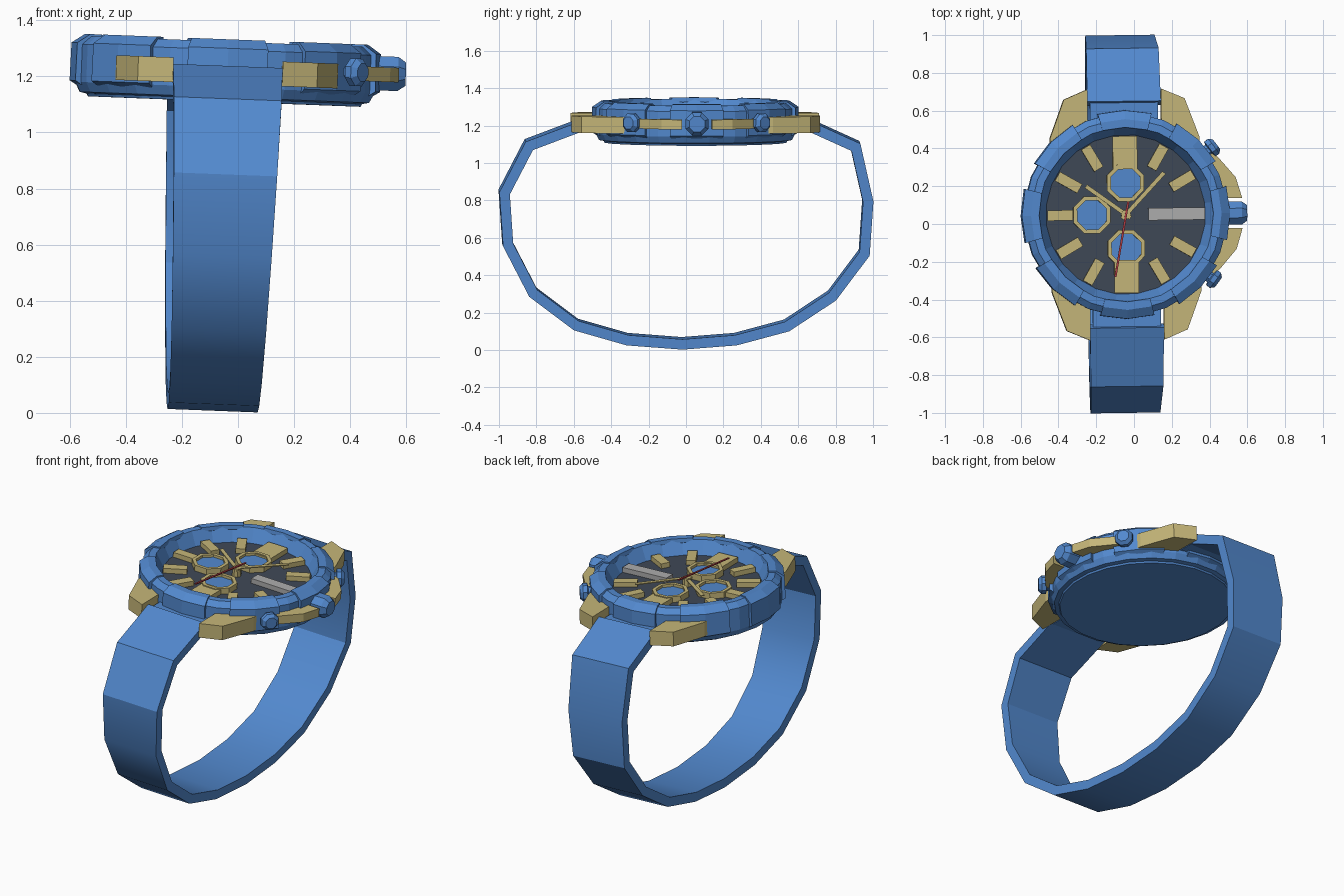
import bpy, bmesh, math
from mathutils import Matrix, Vector

if "Cube" in bpy.data.objects:
    bpy.data.objects.remove(bpy.data.objects["Cube"])


def material(name, rgb):
    m = bpy.data.materials.new(name)
    m.use_nodes = True
    m.diffuse_color = (*rgb, 1)
    m.node_tree.nodes["Principled BSDF"].inputs["Base Color"].default_value = (*rgb, 1)
    return m


BLUE = material("blue", (0.085, 0.25, 0.62))
GOLD = material("gold", (0.56, 0.47, 0.19))
DARK = material("dark_slate", (0.05, 0.066, 0.095))
GREY = material("light_grey", (0.42, 0.42, 0.42))
RED = material("red", (0.45, 0.05, 0.06))

# The whole watch leans slightly to its left side
FRAME = (Matrix.Translation((-0.045, 0.05, 1.22))
         @ Matrix.Rotation(math.radians(0.8), 4, "Z")
         @ Matrix.Rotation(math.radians(2.2), 4, "Y"))


def finish(name, bm, mat, smooth=None, matrix=Matrix()):
    bmesh.ops.remove_doubles(bm, verts=bm.verts, dist=1e-5)
    bmesh.ops.recalc_face_normals(bm, faces=bm.faces)
    bm.transform(FRAME @ matrix)
    me = bpy.data.meshes.new(name)
    bm.to_mesh(me)
    bm.free()
    me.materials.append(mat)
    ob = bpy.data.objects.new(name, me)
    bpy.context.collection.objects.link(ob)
    if smooth:
        bpy.ops.object.select_all(action="DESELECT")
        ob.select_set(True)
        bpy.context.view_layer.objects.active = ob
        bpy.ops.object.shade_smooth_by_angle(angle=math.radians(smooth))
    return ob


def lathe(name, profile, sides, mat, start=0, sweep=360, closed=False, smooth=None, matrix=Matrix()):
    """Turn an (r, z) profile about z, fully or over an arc."""
    bm = bmesh.new()
    full = sweep == 360
    rings = []
    for i in range(sides if full else sides + 1):
        a = math.radians(start + sweep * i / sides)
        rings.append([bm.verts.new((r * math.cos(a), r * math.sin(a), z)) for r, z in profile])
    n = len(profile)
    for i in range(sides):
        p, q = rings[i], rings[(i + 1) % len(rings)]
        for j in range(n if closed else n - 1):
            k = (j + 1) % n
            quad = [p[j], q[j], q[k], p[k]]
            if profile[j][0] == 0:
                quad = [p[j], q[k], p[k]]
            elif profile[k][0] == 0:
                quad = [p[j], q[j], p[k]]
            bm.faces.new(quad)
    if not full:
        bm.faces.new(rings[0])
        bm.faces.new(rings[-1])
    return finish(name, bm, mat, smooth, matrix)


def prism(name, pts, z0, z1, mat, matrix=Matrix()):
    bm = bmesh.new()
    lo = [bm.verts.new((x, y, z0)) for x, y in pts]
    hi = [bm.verts.new((x, y, z1)) for x, y in pts]
    bm.faces.new(lo)
    bm.faces.new(hi)
    for i in range(len(pts)):
        j = (i + 1) % len(pts)
        bm.faces.new([lo[i], lo[j], hi[j], hi[i]])
    return finish(name, bm, mat, None, matrix)


def bar(name, r0, r1, width, angle, z0, z1, mat):
    """A radial bar on the dial; angle in degrees from +x."""
    w = width / 2
    return prism(name, [(r0, -w), (r1, -w), (r1, w), (r0, w)], z0, z1, mat,
                 Matrix.Rotation(math.radians(angle), 4, "Z"))


# Case with bezel and sloping inner wall
lathe("case", [(0, -0.11), (0.49, -0.11), (0.495, -0.1), (0.52, -0.095), (0.538, -0.06),
               (0.538, 0.075), (0.505, 0.104), (0.465, 0.104), (0.42, 0.018), (0, 0.018)],
      24, BLUE, start=7.5)
# Eight raised bezel blocks
for i in range(8):
    lathe(f"bezel_block_{i + 1}", [(0.458, 0.09), (0.462, 0.112), (0.505, 0.112), (0.552, 0.08),
                                   (0.554, -0.055), (0.53, -0.07)],
          2, BLUE, start=45 * i - 15, sweep=30, closed=True)

# Dial
D = 0.024
lathe("dial", [(0, D), (0.424, D)], 48, DARK)

# Hour markers
for h in range(12):
    a = 30 * h
    if h == 0:
        bar("date_bar", 0.12, 0.42, 0.065, a, D, D + 0.03, GREY)
    elif h in (3, 9):
        bar(f"wide_marker_{h}", 0.24, 0.415, 0.13, a, D, D + 0.03, GOLD)
    else:
        bar(f"hour_marker_{h}", 0.28, 0.415, 0.055, a, D, D + 0.03, GOLD)

# Three small dials with gold rims
for name, x, y in (("upper", 0, 0.168), ("left", -0.18, 0), ("lower", 0, -0.18)):
    at = Matrix.Translation((x, y, 0))
    lathe(f"{name}_subdial_rim", [(0.084, D), (0.106, D), (0.106, D + 0.036), (0.084, D + 0.036)],
          8, GOLD, start=22.5, closed=True, matrix=at)
    lathe(f"{name}_subdial_face", [(0, D + 0.02), (0.088, D + 0.02)], 8, BLUE, start=22.5, matrix=at)

# Hands
lathe("hand_hub", [(0, D), (0.026, D), (0.026, 0.075), (0, 0.075)], 8, GOLD)
bar("hour_hand", -0.03, 0.26, 0.022, 144, 0.062, 0.068, GOLD)
bar("minute_hand", -0.03, 0.30, 0.022, 47, 0.068, 0.074, GOLD)
bar("second_hand", -0.07, 0.335, 0.011, 259.5, 0.077, 0.083, RED)

# Lugs and strap links, mirrored to both sides and ends
for sy, end in ((-1, "front"), (1, "back")):
    for sx, side in ((1, "left"), (-1, "right")):
        pts = [(0.195, 0.665), (0.32, 0.612), (0.395, 0.41), (0.4, 0.3), (0.195, 0.4)]
        prism(f"{end}_{side}_lug", [(x * sx, y * sy) for x, y in pts], -0.048, 0.04, GOLD)
    prism(f"{end}_strap_link", [(-0.18, 0.42 * sy), (0.18, 0.42 * sy), (0.18, 0.62 * sy), (-0.18, 0.62 * sy)],
          -0.04, 0.0, BLUE)

# Crown guards
for s, side in ((1, "back"), (-1, "front")):
    prism(f"{side}_crown_guard", [(x, y * s) for x, y in
          [(0.45, 0.34), (0.495, 0.295), (0.585, 0.19), (0.618, 0.08), (0.48, 0.08)]],
          -0.018, 0.034, GOLD)

# Crown and pushers
TURN = Matrix.Translation((0, 0, 0.012)) @ Matrix.Rotation(math.pi / 2, 4, "Y")
lathe("crown", [(0, 0.5), (0.066, 0.5), (0.066, 0.615), (0.045, 0.643), (0, 0.643)],
      8, BLUE, start=22.5, matrix=TURN)
for s, side in ((1, "back"), (-1, "front")):
    lathe(f"{side}_pusher", [(0, 0.5), (0.035, 0.5), (0.035, 0.56), (0.053, 0.565), (0.053, 0.59),
                             (0.035, 0.608), (0, 0.608)],
          8, BLUE, start=22.5, matrix=Matrix.Rotation(math.radians(37 * s), 4, "Z") @ TURN)

# Strap: outer side profile in (y, z), thickened inward and narrowing downward
outer = [(0.65, 1.237), (0.93, 1.11), (1.0, 0.8), (0.98, 0.51), (0.8, 0.27), (0.55, 0.105),
         (0.27, 0.03), (-0.02, 0.007), (-0.32, 0.03), (-0.6, 0.11), (-0.84, 0.29),
         (-0.98, 0.56), (-1.0, 0.85), (-0.86, 1.12), (-0.55, 1.237)]
path = [Vector((y - 0.05, z - 1.22)) for y, z in outer]
bm = bmesh.new()
loops = []
for i, p in enumerate(path):
    a = (p - path[i - 1]).normalized() if i else None
    b = (path[i + 1] - p).normalized() if i < len(path) - 1 else None
    a, b = a or b, b or a
    t = (a + b).normalized()
    q = p + Vector((t.y, -t.x)) * (0.055 / t.dot(a))
    w = 0.195 - 0.034 * min(1, -p.y / 1.2) if p.y < 0 else 0.195
    loops.append([bm.verts.new((x, v.x, v.y)) for x, v in ((-w, p), (w, p), (w, q), (-w, q))])
for p, q in zip(loops, loops[1:]):
    for j in range(4):
        k = (j + 1) % 4
        bm.faces.new([p[j], p[k], q[k], q[j]])
bm.faces.new(loops[0])
bm.faces.new(loops[-1])
finish("strap", bm, BLUE, smooth=28)
